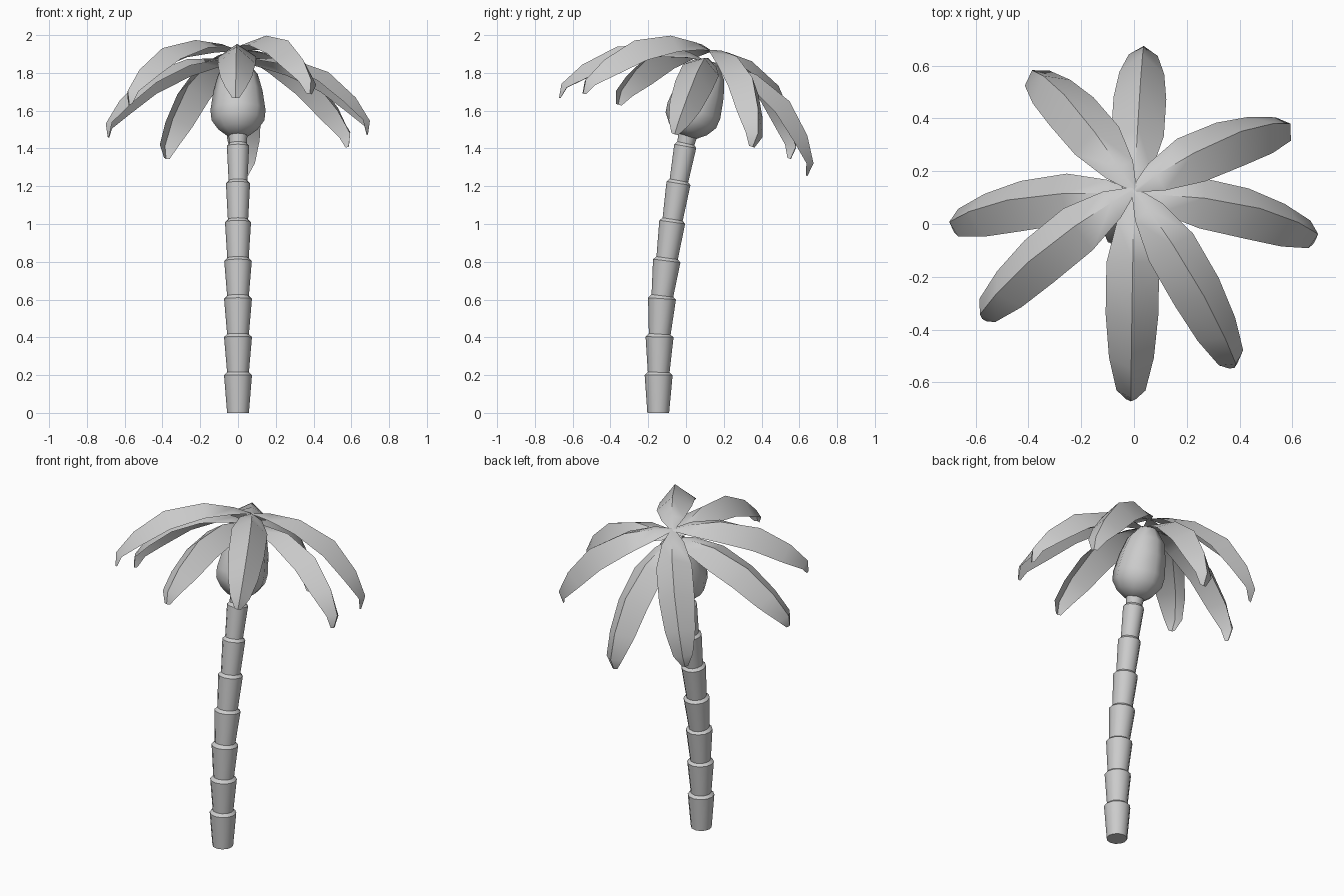
import bpy, bmesh, math
from mathutils import Vector, Matrix

if "Cube" in bpy.data.objects:
    bpy.data.objects.remove(bpy.data.objects["Cube"])

grey = bpy.data.materials.new("plain_grey")
grey.diffuse_color = (0.6, 0.6, 0.6, 1)
grey.use_nodes = True
grey.node_tree.nodes["Principled BSDF"].inputs["Base Color"].default_value = grey.diffuse_color


def finish(bm, name, angle):
    bmesh.ops.recalc_face_normals(bm, faces=bm.faces)
    mesh = bpy.data.meshes.new(name)
    bm.to_mesh(mesh)
    bm.free()
    mesh.materials.append(grey)
    ob = bpy.data.objects.new(name, mesh)
    bpy.context.collection.objects.link(ob)
    bpy.ops.object.select_all(action='DESELECT')
    ob.select_set(True)
    bpy.context.view_layer.objects.active = ob
    bpy.ops.object.shade_smooth_by_angle(angle=math.radians(angle))
    return ob


def loft(name, rings, sides, angle):
    """Closed tube through rings of (centre, lean about x, radius)."""
    bm = bmesh.new()
    loops = []
    for c, lean, r in rings:
        rot = Matrix.Rotation(-lean, 3, 'X')
        loops.append([bm.verts.new(c + rot @ Vector((r * math.cos(a), r * math.sin(a), 0)))
                      for a in (math.tau * i / sides for i in range(sides))])
    for a, b in zip(loops, loops[1:]):
        for i in range(sides):
            j = (i + 1) % sides
            bm.faces.new((a[i], a[j], b[j], b[i]))
    bm.faces.new(loops[0])
    bm.faces.new(loops[-1])
    return finish(bm, name, angle)


# Leaning trunk: flared segments, (y, z, top radius) at each joint
joints = [(-0.147, 0.0, 0.074), (-0.145, 0.2, 0.074), (-0.14, 0.402, 0.074),
          (-0.127, 0.605, 0.074), (-0.102, 0.805, 0.073), (-0.073, 1.01, 0.069),
          (-0.040, 1.215, 0.064), (-0.004, 1.412, 0.059), (0.02, 1.52, 0.055)]
rings = []
for (y0, z0, r0), (y1, z1, r1) in zip(joints, joints[1:]):
    lean = math.atan2(y1 - y0, z1 - z0)
    axis = Vector((0, math.sin(lean), math.cos(lean)))
    lift = 0.015 if z0 > 0 else 0.0
    base = 0 if z0 == 0 else lean
    rings.append((Vector((0, y0, z0)) + axis * lift, base, r0 * 0.78))
    rings.append((Vector((0, y1, z1)), lean, r1))
loft("trunk", rings, 12, 33)

# Bulb under the crown, tilted with the crown
TILT = math.radians(17.5)
up = Vector((0, math.sin(TILT), math.cos(TILT)))
bulb = [(0.0, 0.058), (0.035, 0.105), (0.085, 0.14), (0.14, 0.146),
        (0.25, 0.13), (0.34, 0.105), (0.41, 0.05)]
loft("crown_bulb", [(Vector((0, 0.0, 1.468)) + up * t, TILT, r) for t, r in bulb], 8, 50)

# One leaf: (reach, height, half width, edge droop) along the midrib
leaf = [(0.0, 0.0, 0.012, 0.0), (0.10, 0.018, 0.062, 0.03), (0.27, 0.012, 0.10, 0.068),
        (0.48, -0.07, 0.10, 0.092), (0.625, -0.215, 0.085, 0.075),
        (0.70, -0.345, 0.055, 0.035), (0.69, -0.42, 0.018, 0.008)]


def make_leaf(name, angle, drop):
    bm = bmesh.new()
    rows = []
    for i, (s, h, w, d) in enumerate(leaf):
        p, q = leaf[max(i - 1, 0)], leaf[min(i + 1, len(leaf) - 1)]
        t = Vector((q[0] - p[0], 0, q[1] - p[1])).normalized()
        n = Vector((-t.z, 0, t.x))
        mid = Vector((s, 0, h - drop))
        side = Vector((0, w, 0))
        rows.append([bm.verts.new(v) for v in (mid - side - n * d, mid, mid + side - n * d)])
    for a, b in zip(rows, rows[1:]):
        for k in range(2):
            bm.faces.new((a[k], b[k], b[k + 1], a[k + 1]))
    bm.transform(Matrix.Translation((0, 0.13, 1.918)) @ Matrix.Rotation(-TILT, 4, 'X')
                 @ Matrix.Rotation(math.radians(angle), 4, 'Z'))
    return finish(bm, name, 50)


# Two crosses of four leaves, the lower one turned against the upper
for k, (low, high) in enumerate(zip((-4, 87, 180, 269), (32, 123.5, 213.5, 303.5))):
    make_leaf(f"lower_leaf_{k + 1}", low, 0.06)
    make_leaf(f"upper_leaf_{k + 1}", high, 0.0)
